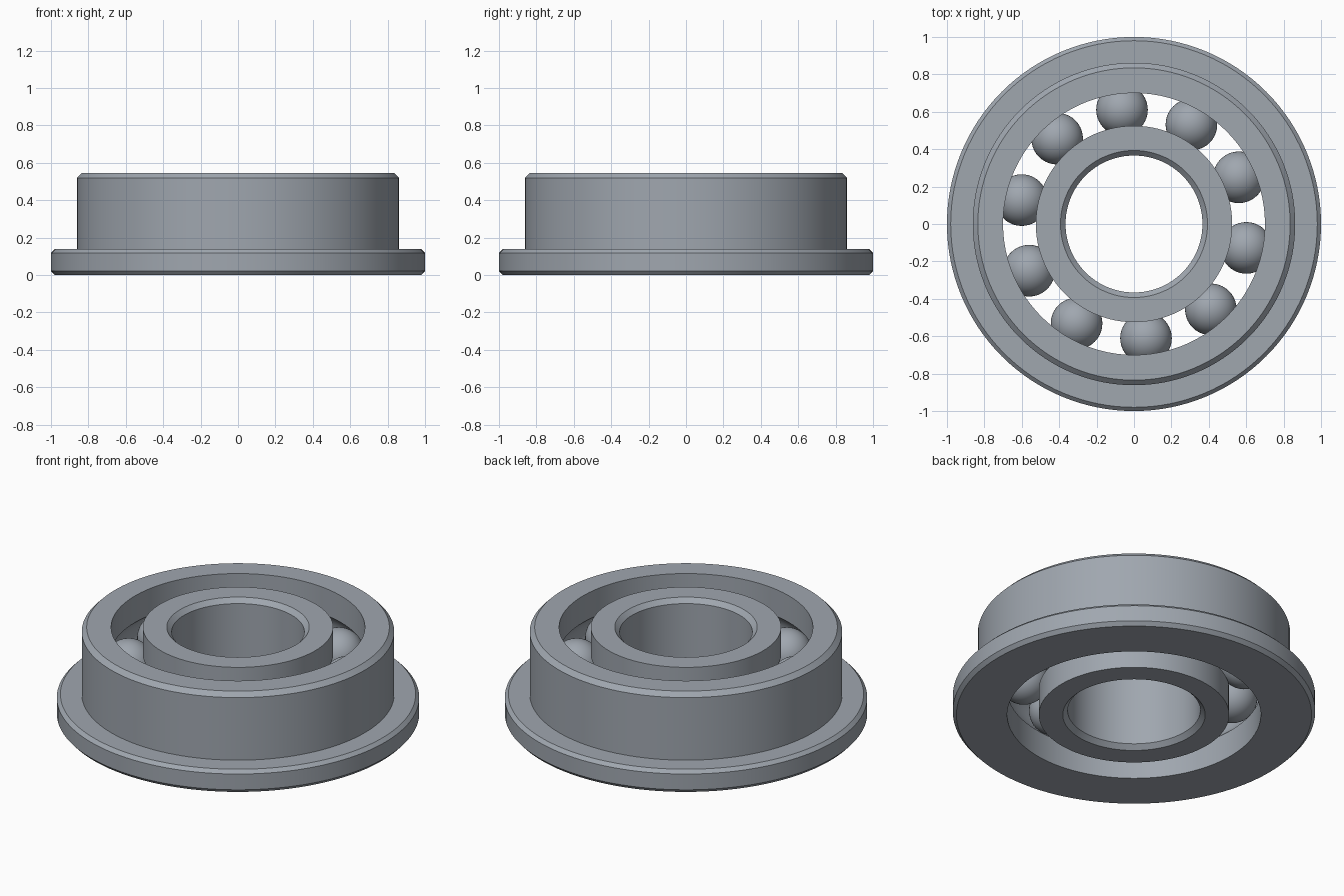
import bpy
import bmesh
from math import sin, cos, asin, pi, radians

cube = bpy.data.objects.get("Cube")
if cube:
    bpy.data.objects.remove(cube, do_unlink=True)

HEIGHT = 0.546
MID = HEIGHT / 2
PITCH = 0.614          # radius of the circle of balls
BALL = 0.138
BALL_COUNT = 10
GROOVE = 0.14          # raceway cross-section radius
OUTER_BORE = 0.70
INNER_RIM = 0.525

steel = bpy.data.materials.new("steel grey")
steel.use_nodes = True
colour = (0.35, 0.385, 0.43, 1)
steel.diffuse_color = colour
steel.node_tree.nodes["Principled BSDF"].inputs["Base Color"].default_value = colour


def finish(name, bm):
    """Turn a bmesh into a smooth-shaded steel object."""
    bmesh.ops.recalc_face_normals(bm, faces=bm.faces)
    mesh = bpy.data.meshes.new(name)
    bm.to_mesh(mesh)
    bm.free()
    mesh.materials.append(steel)
    obj = bpy.data.objects.new(name, mesh)
    bpy.context.collection.objects.link(obj)
    bpy.ops.object.select_all(action="DESELECT")
    obj.select_set(True)
    bpy.context.view_layer.objects.active = obj
    bpy.ops.object.shade_smooth_by_angle(angle=radians(30))
    return obj


def lathe(name, profile, segments=128):
    """Revolve a closed (radius, z) profile around the z axis."""
    bm = bmesh.new()
    rings = []
    for i in range(segments):
        a = 2 * pi * i / segments
        rings.append([bm.verts.new((r * cos(a), r * sin(a), z)) for r, z in profile])
    n = len(profile)
    for i in range(segments):
        here, after = rings[i], rings[(i + 1) % segments]
        for j in range(n):
            k = (j + 1) % n
            bm.faces.new((here[j], after[j], after[k], here[k]))
    return finish(name, bm)


def raceway(wall, side, steps=14):
    """Groove arc in a wall, from top to bottom; side +1 is outward."""
    half = asin(abs(wall - PITCH) / GROOVE)
    half = pi / 2 - half
    arc = []
    for i in range(steps + 1):
        a = half - 2 * half * i / steps
        arc.append((PITCH + side * GROOVE * cos(a), MID + GROOVE * sin(a)))
    return arc


# Flanged outer ring with chamfered rims
outer = [(OUTER_BORE, 0), (0.98, 0), (1, 0.022), (1, 0.118), (0.98, 0.138),
         (0.862, 0.138), (0.862, HEIGHT - 0.027), (0.835, HEIGHT), (OUTER_BORE, HEIGHT)]
lathe("outer_ring", outer + raceway(OUTER_BORE, 1))

# Inner ring with chamfered bore
inner = [(INNER_RIM, 0), (0.393, 0), (0.366, 0.027),
         (0.366, HEIGHT - 0.027), (0.393, HEIGHT), (INNER_RIM, HEIGHT)]
lathe("inner_ring", inner + raceway(INNER_RIM, -1))

# Balls spaced evenly between the rings
for i in range(BALL_COUNT):
    a = radians(24) + 2 * pi * i / BALL_COUNT
    bm = bmesh.new()
    bmesh.ops.create_uvsphere(bm, u_segments=40, v_segments=24, radius=BALL)
    ball = finish(f"ball_{i + 1}", bm)
    ball.location = (PITCH * cos(a), PITCH * sin(a), MID)
